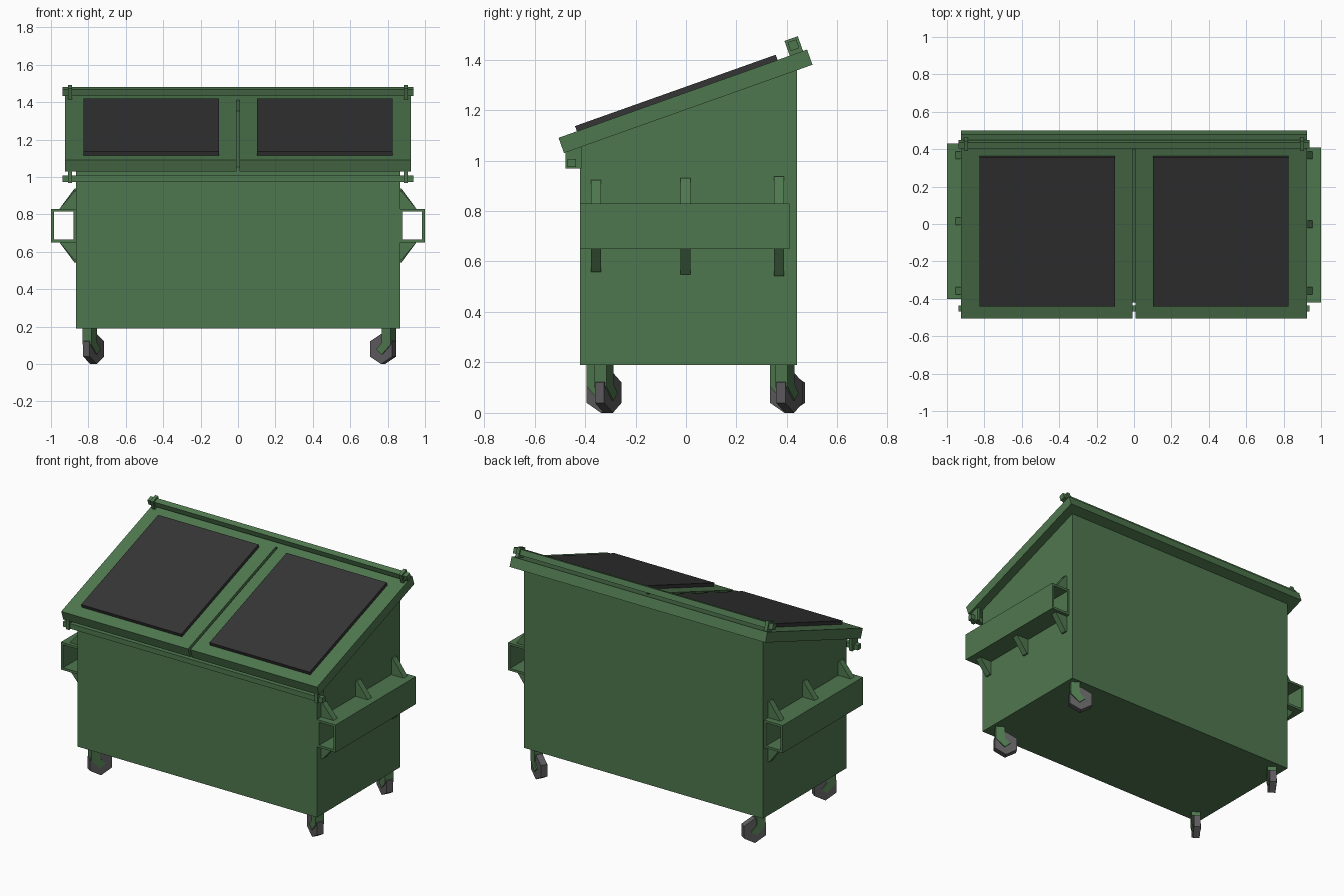
import bpy, bmesh, math
from mathutils import Matrix, Vector

if "Cube" in bpy.data.objects:
    bpy.data.objects.remove(bpy.data.objects["Cube"])


def material(name, rgb):
    m = bpy.data.materials.new(name)
    m.diffuse_color = (*rgb, 1)
    m.use_nodes = True
    m.node_tree.nodes["Principled BSDF"].inputs["Base Color"].default_value = m.diffuse_color
    return m


GREEN = material("dark green paint", (0.078, 0.185, 0.078))
BLACK = material("black plastic", (0.036, 0.036, 0.036))
GREY = material("grey rubber", (0.11, 0.105, 0.11))


def finish(name, bm, mat):
    bmesh.ops.recalc_face_normals(bm, faces=bm.faces)
    me = bpy.data.meshes.new(name)
    bm.to_mesh(me)
    bm.free()
    me.materials.append(mat)
    ob = bpy.data.objects.new(name, me)
    bpy.context.collection.objects.link(ob)
    return ob


def prism(name, pts, lo, hi, mat, axis="x"):
    """Extrude a profile: (y, z) points along x, or (x, z) points along y."""
    bm = bmesh.new()
    put = (lambda p, t: (t, p[0], p[1])) if axis == "x" else (lambda p, t: (p[0], t, p[1]))
    a = [bm.verts.new(put(p, lo)) for p in pts]
    b = [bm.verts.new(put(p, hi)) for p in pts]
    bm.faces.new(a)
    bm.faces.new(b)
    n = len(pts)
    for i in range(n):
        j = (i + 1) % n
        bm.faces.new((a[i], a[j], b[j], b[i]))
    return finish(name, bm, mat)


def rect(a0, a1, b0, b1):
    return [(a0, b0), (a1, b0), (a1, b1), (a0, b1)]


# Sloped frame of the lid: u runs up the slope, v is the height above the lid top
SLOPE = math.atan2(0.35, 0.985)


def sloped(u0, u1, v0, v1):
    c, s = math.cos(SLOPE), math.sin(SLOPE)
    return [(-0.505 + u * c - v * s, 1.09 + u * s + v * c) for u, v in rect(u0, u1, v0, v1)]


LID_T, LID_L = 0.064, 1.045


def under_lid(y):
    return 1.09 + (y + 0.505) * math.tan(SLOPE) - LID_T / math.cos(SLOPE)


# Body with sloped top
prism("bin_body", [(-0.42, 0.19), (0.44, 0.19), (0.44, under_lid(0.44) + 0.002),
                   (-0.42, under_lid(-0.42) + 0.002)], -0.865, 0.865, GREEN)

# Lid halves with a gap between, joined by a strip at the back
for side, s in (("left", -1), ("right", 1)):
    prism("lid_" + side, sloped(0, 0.96, -LID_T, 0), *sorted((s * 0.008, s * 0.925)), GREEN)
    prism("lid_panel_" + side, sloped(0.077, 0.921, -0.005, 0.022),
          *sorted((s * 0.102, s * 0.826)), BLACK)
prism("lid_back_strip", sloped(0.96, LID_L, -LID_T, 0), -0.925, 0.925, GREEN)

# Hinge rod at the back, lock rod at the front, each with end clips
BACK_U = 1.0
prism("back_rod", sloped(BACK_U - 0.018, BACK_U + 0.018, 0.016, 0.052), -0.938, 0.938, GREEN)
prism("front_rod", rect(-0.469, -0.436, 0.974, 1.007), -0.938, 0.938, GREEN)
for side, s in (("left", -1), ("right", 1)):
    lo, hi = sorted((s * 0.888, s * 0.91))
    prism("back_clip_" + side, sloped(BACK_U - 0.028, BACK_U + 0.028, -0.005, 0.062), lo, hi, GREEN)
    prism("front_clip_" + side, [(-0.478, 0.968), (-0.415, 0.968), (-0.415, 1.055), (-0.478, 1.032)],
          lo, hi, GREEN)


# Fork pockets: open square tubes on both sides
def tube(name, outer, inner, y0, y1):
    bm = bmesh.new()
    rings = [[bm.verts.new((x, y, z)) for x, z in r]
             for r, y in ((outer, y0), (inner, y0), (inner, y1), (outer, y1))]
    for k in range(4):
        a, b = rings[k], rings[(k + 1) % 4]
        for i in range(4):
            j = (i + 1) % 4
            bm.faces.new((a[i], a[j], b[j], b[i]))
    return finish(name, bm, GREEN)


for side, s, y0, y1 in (("left", -1, -0.40, 0.43), ("right", 1, -0.42, 0.41)):
    tube("fork_pocket_" + side, rect(s * 0.864, s * 1.0, 0.65, 0.83),
         rect(s * 0.88, s * 0.985, 0.665, 0.815), y0, y1)
    # Triangular gussets above and below the pocket
    for i, (y, h) in enumerate(((-0.356, 0.093), (-0.002 if s > 0 else 0.014, 0.102), (0.368, 0.108))):
        for where, z, d in (("upper", 0.829, 1), ("lower", 0.651, -1)):
            prism(f"gusset_{side}_{where}_{i + 1}",
                  [(s * 0.86, z), (s * 0.955, z), (s * 0.875, z + d * h), (s * 0.86, z + d * h)],
                  y - 0.02, y + 0.02, GREEN, "y")

# Casters: six-sided wheels under cranked legs, swivelled per side
LEG = [(0.008, 0.195), (0.064, 0.195), (0.064, 0.105), (0.008, 0.05), (-0.026, 0.078), (0.008, 0.115)]
for name, x, y, turn in (("front_right", 0.775, -0.308, -30), ("back_right", 0.775, 0.41, -30),
                         ("front_left", -0.772, -0.325, -124), ("back_left", -0.772, 0.402, -124)):
    place = Matrix.Translation((x, y, 0)) @ Matrix.Rotation(math.radians(turn), 4, "Z")
    hexagon = [(0.08 * math.sin(k * math.pi / 3), 0.08 + 0.08 * math.cos(k * math.pi / 3)) for k in range(6)]
    wheel = prism("wheel_" + name, hexagon, -0.021, 0.021, GREY, "y")
    leg = prism("caster_leg_" + name, LEG, -0.028, 0.028, GREEN, "y")
    for ob in (wheel, leg):
        ob.data.transform(place)
